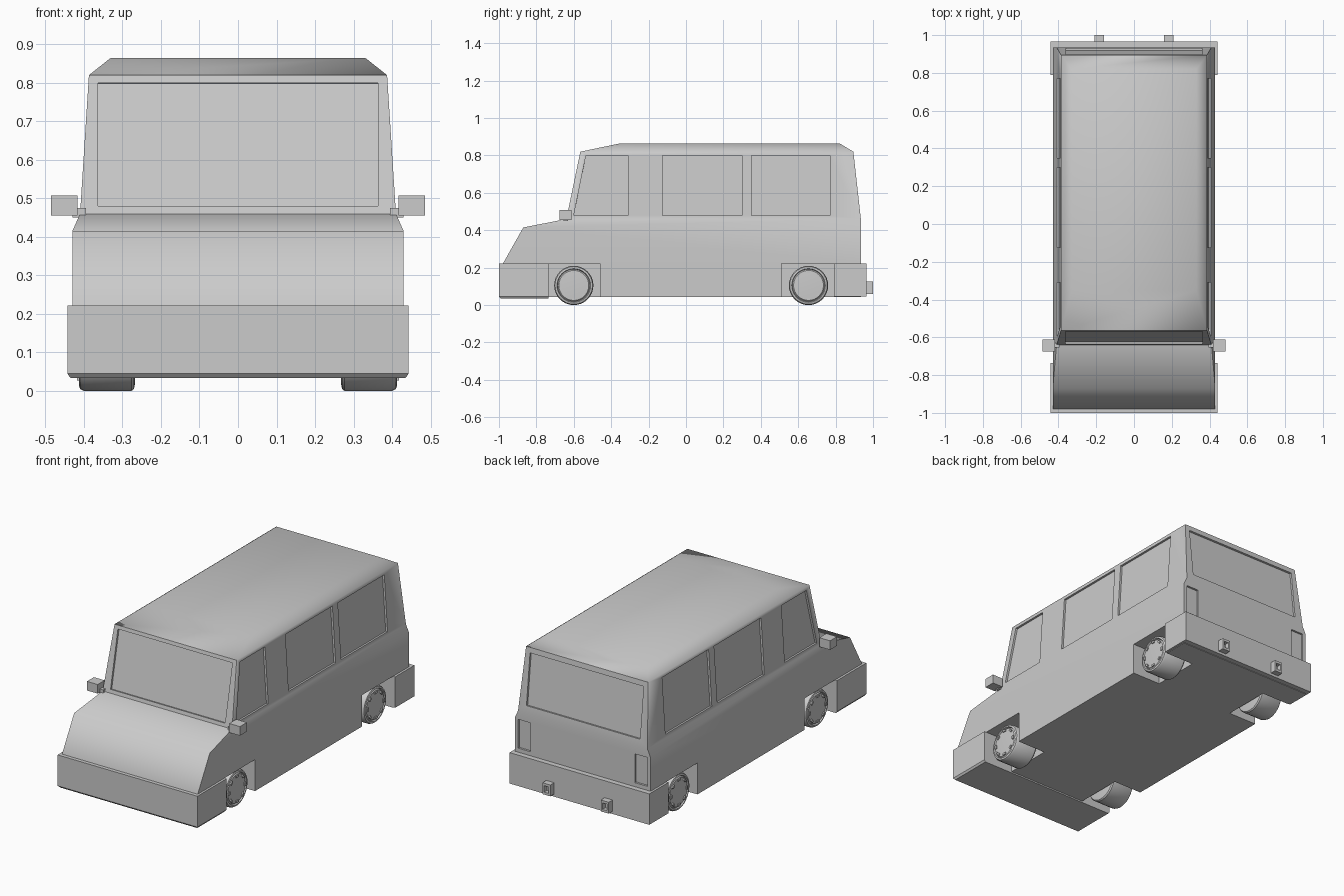
import bpy, bmesh, math
from mathutils import Vector, Matrix

if "Cube" in bpy.data.objects:
    bpy.data.objects.remove(bpy.data.objects["Cube"])


def finish(bm, name, angle=None):
    bmesh.ops.recalc_face_normals(bm, faces=bm.faces[:])
    me = bpy.data.meshes.new(name)
    bm.to_mesh(me)
    bm.free()
    ob = bpy.data.objects.new(name, me)
    bpy.context.collection.objects.link(ob)
    if angle:
        smooth(ob, angle)
    return ob


def smooth(ob, angle):
    bpy.ops.object.select_all(action='DESELECT')
    ob.select_set(True)
    bpy.context.view_layer.objects.active = ob
    bpy.ops.object.shade_smooth_by_angle(angle=math.radians(angle))


def loft(name, rings):
    """Closed solid through rings of points."""
    bm = bmesh.new()
    vs = [[bm.verts.new(p) for p in r] for r in rings]
    n = len(vs[0])
    for a, b in zip(vs, vs[1:]):
        for i in range(n):
            bm.faces.new((a[i], a[(i + 1) % n], b[(i + 1) % n], b[i]))
    bm.faces.new(vs[0])
    bm.faces.new(vs[-1])
    return finish(bm, name)


def rect(z, y0, y1, w):
    return [(-w, y0, z), (w, y0, z), (w, y1, z), (-w, y1, z)]


def box(name, x0, x1, y0, y1, z0, z1):
    return loft(name, [[(x0, y0, z), (x1, y0, z), (x1, y1, z), (x0, y1, z)] for z in (z0, z1)])


def prism(name, pts, outward, a, b):
    """Flat outline thickened from offset a to b along its outward normal."""
    p = [Vector(q) for q in pts]
    n = (p[1] - p[0]).cross(p[2] - p[0]).normalized()
    if n.dot(Vector(outward)) < 0:
        n = -n
    return loft(name, [[q + n * a for q in p], [q + n * b for q in p]])


def cut(ob, cutter):
    m = ob.modifiers.new("cut", 'BOOLEAN')
    m.operation = 'DIFFERENCE'
    m.solver = 'EXACT'
    m.object = cutter
    bpy.context.view_layer.objects.active = ob
    bpy.ops.object.modifier_apply(modifier=m.name)
    bpy.data.objects.remove(cutter)


# Body shell: rectangular sections stacked in z
body = loft("body", [rect(*r) for r in (
    (.042, -.98, .935, .43), (.22, -.98, .935, .43), (.415, -.87, .935, .43),
    (.46, -.64, .935, .41), (.82, -.565, .895, .387), (.865, -.35, .82, .33))])

# Wheel arches
for s in (-1, 1):
    for y0, y1 in ((-.735, -.46), (.51, .79)):
        x0, x1 = sorted((s * .25, s * .6))
        cut(body, box("arch_cutter", x0, x1, y0, y1, -.1, .222))


# Recessed panes
def side_x(z):
    return .41 - (z - .46) * .023 / .36


def front_y(z):
    return -.64 + (z - .46) * .075 / .36


def rear_y(z):
    return .935 - (z - .46) * .04 / .36


def pane(name, pts, outward):
    cut(body, prism("pane_cutter", pts, outward, -.012, .03))
    prism(name, pts, outward, -.025, -.0115)


def end_pane(name, yf, w, z0, z1, outward):
    pane(name, [(-w, yf(z0), z0), (w, yf(z0), z0), (w, yf(z1), z1), (-w, yf(z1), z1)], outward)


end_pane("windscreen", front_y, .363, .48, .80, (0, -1, 0))
end_pane("rear_window", rear_y, .36, .50, .79, (0, 1, 0))
for s, side in ((-1, "left"), (1, "right")):
    for kind, yb, yt, y1 in (("front", -.60, -.535, -.31), ("middle", -.125, -.125, .30),
                             ("back", .35, .35, .77)):
        xb, xt = s * side_x(.48), s * side_x(.80)
        pane(f"{kind}_side_window_{side}",
             [(xb, yb, .48), (xb, y1, .48), (xt, y1, .80), (xt, yt, .80)], (s, 0, 0))
    pane("tail_light_" + side, [(s * .33, .935, .245), (s * .41, .935, .245),
                                (s * .41, .935, .41), (s * .33, .935, .41)], (0, 1, 0))
smooth(body, 52)

# Bumpers, the front one with a chamfered lower edge
loft("front_bumper", [rect(.034, -.99, -.735, .435), rect(.045, -1, -.735, .443),
                      rect(.222, -1, -.735, .443)])
box("rear_bumper", -.443, .443, .79, .965, .045, .222)


# Wheels: turned profile of (radius, x)
def wheel(name, s, y):
    prof = [(0, .267), (.085, .267), (.1, .27), (.105, .277), (.105, .40), (.1, .41),
            (.09, .413), (.086, .405), (.08, .411), (0, .415)]
    bm = bmesh.new()
    vs = [bm.verts.new((s * x, 0, r)) for r, x in prof]
    es = [bm.edges.new(e) for e in zip(vs, vs[1:])]
    bmesh.ops.spin(bm, geom=vs + es, cent=(0, 0, 0), axis=(1, 0, 0),
                   angle=math.tau, steps=32, use_merge=False)
    bmesh.ops.remove_doubles(bm, verts=bm.verts[:], dist=1e-4)
    # Hub studs around the rim
    for i in range(8):
        m = (Matrix.Rotation(i * math.tau / 8, 4, 'X') @ Matrix.Translation((s * .411, 0, .072))
             @ Matrix.Diagonal((.014, .02, .012, 1)))
        bmesh.ops.create_cube(bm, size=1, matrix=m)
    bmesh.ops.translate(bm, verts=bm.verts[:], vec=(0, y, .105))
    finish(bm, name, 30)


for s, side in ((-1, "left"), (1, "right")):
    wheel("front_wheel_" + side, s, -.60)
    wheel("rear_wheel_" + side, s, .655)

    # Door mirror on a short arm
    x0, x1 = sorted((s * .417, s * .485))
    box("mirror_" + side, x0, x1, -.675, -.612, .456, .508)
    x0, x1 = sorted((s * .395, s * .43))
    box("mirror_arm_" + side, x0, x1, -.655, -.63, .45, .475)

    # Square exhaust pipe with a hollow end
    c = s * .185
    pipe = box("exhaust_" + side, c - .025, c + .025, .95, 1.0, .06, .125)
    cut(pipe, box("pipe_cutter", c - .014, c + .014, .975, 1.1, .074, .111))
